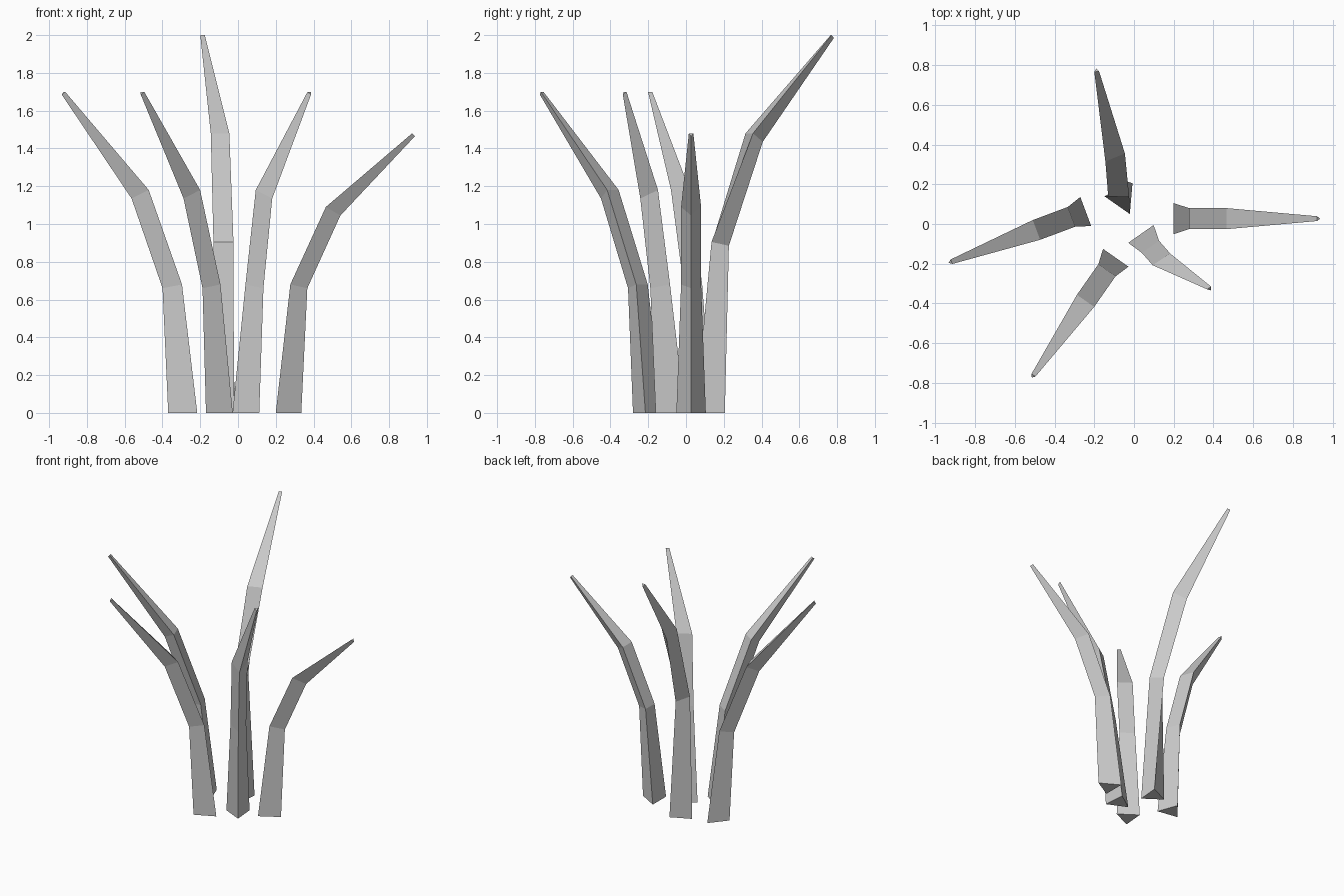
import bpy
import bmesh
from math import radians
from mathutils import Matrix, Vector

if "Cube" in bpy.data.objects:
    bpy.data.objects.remove(bpy.data.objects["Cube"], do_unlink=True)

# One pale grey for every blade
grey = bpy.data.materials.new("pale_grey")
grey.use_nodes = True
grey.diffuse_color = (0.6, 0.6, 0.6, 1)
grey.node_tree.nodes["Principled BSDF"].inputs["Base Color"].default_value = (0.6, 0.6, 0.6, 1)

# Triangular section at each station: half width, keel reach, keel drop
SECTIONS = [(0.078, 0.135, 0.0), (0.053, 0.09, 0.02), (0.053, 0.077, 0.045), (0.012, 0.015, 0.015)]


def blade(name, spine, headings):
    """Loft a keeled blade along the middle of its flat inner face."""
    bm = bmesh.new()
    rings = []
    for point, heading, (half, keel, drop) in zip(spine, headings, SECTIONS):
        turn = Matrix.Rotation(radians(heading), 3, 'Z')
        corners = [(0, -half, 0), (keel, 0, -drop), (0, half, 0)]
        rings.append([bm.verts.new(Vector(point) + turn @ Vector(c)) for c in corners])
    for low, high in zip(rings, rings[1:]):
        for i in range(3):
            j = (i + 1) % 3
            bm.faces.new((low[i], low[j], high[j], high[i]))
    bm.faces.new(rings[0][::-1])
    bm.faces.new(rings[-1])
    bmesh.ops.recalc_face_normals(bm, faces=bm.faces)
    mesh = bpy.data.meshes.new(name)
    bm.to_mesh(mesh)
    bm.free()
    mesh.materials.append(grey)
    bpy.context.collection.objects.link(bpy.data.objects.new(name, mesh))


def straight_blade(name, x, y, heading, heights):
    """A blade that arches outward in one vertical plane."""
    out = Matrix.Rotation(radians(heading), 3, 'Z') @ Vector((1, 0, 0))
    spine = [Vector((x, y, z)) + out * r for r, z in zip((0, 0.077, 0.265, 0.722), heights)]
    blade(name, spine, [heading] * 4)


# Blades arching straight outward
straight_blade("left_blade", 0.2, 0.027, 0, (0, 0.68, 1.09, 1.48))
straight_blade("right_blade", -0.243, 0.063, 200.5, (0, 0.68, 1.18, 1.70))
straight_blade("front_right_blade", -0.092, -0.17, 235, (0, 0.68, 1.18, 1.70))

# Blades whose tips sway sideways
blade("front_left_blade",
      [(0.035, -0.05, 0), (0.083, -0.115, 0.68), (0.138, -0.178, 1.18), (0.378, -0.322, 1.70)],
      (-55, -55, -56, -55))
blade("back_blade",
      [(-0.085, 0.095, 0), (-0.077, 0.137, 0.905), (-0.095, 0.335, 1.48), (-0.188, 0.768, 2.0)],
      (55, 88, 112, 100))
